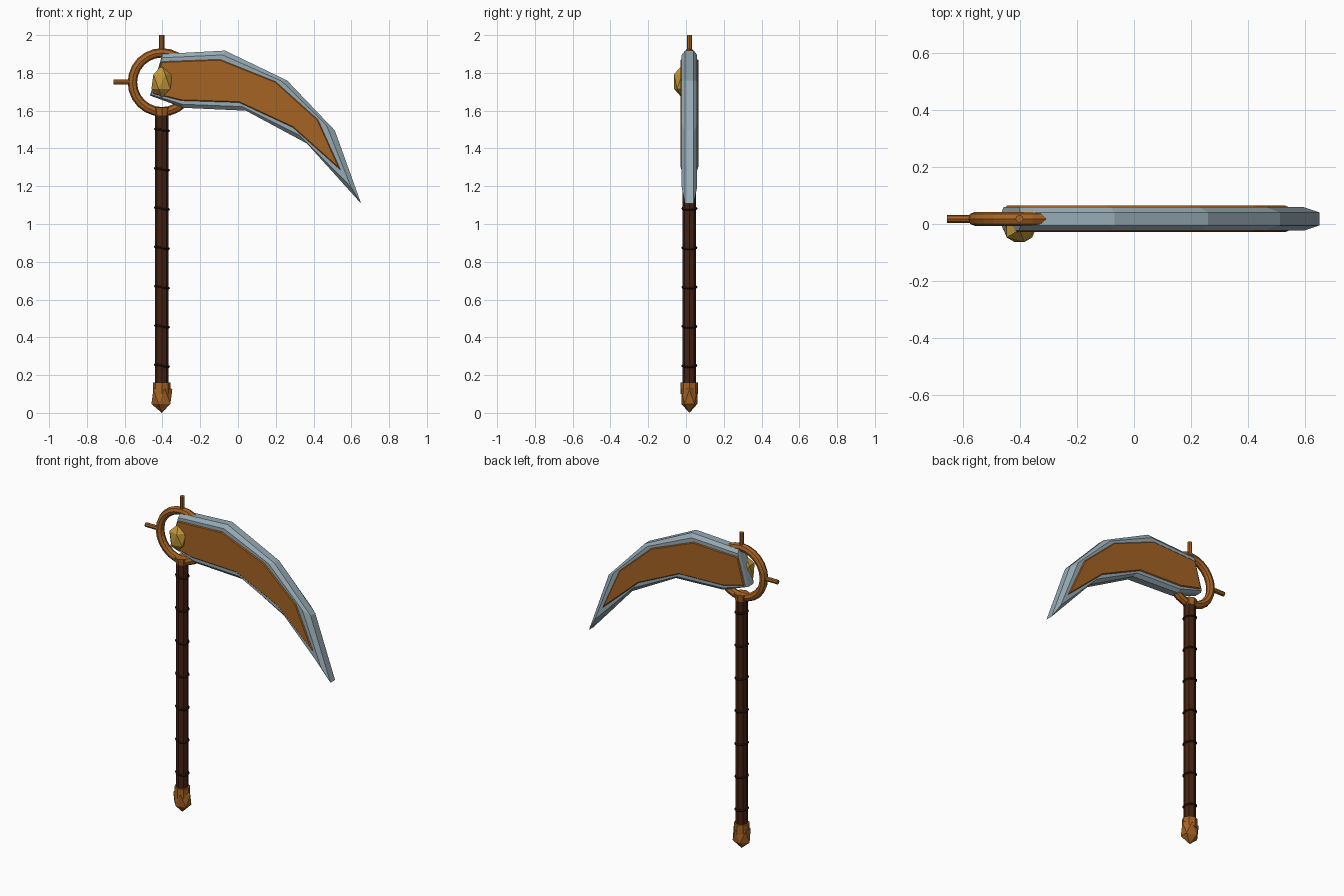
import bpy, bmesh, math
from mathutils import Vector

if "Cube" in bpy.data.objects:
    bpy.data.objects.remove(bpy.data.objects["Cube"])

CX, CY = -0.403, 0.018      # shaft axis
RING_Z = 1.75


def material(name, rgb):
    m = bpy.data.materials.new(name)
    lin = [c / 255 / 12.92 if c <= 10 else ((c / 255 + 0.055) / 1.055) ** 2.4 for c in rgb]
    m.diffuse_color = (*lin, 1)
    m.use_nodes = True
    m.node_tree.nodes["Principled BSDF"].inputs["Base Color"].default_value = m.diffuse_color
    return m


BRONZE = material("bronze", (166, 99, 36))
STEEL = material("steel", (151, 171, 181))
GOLD = material("gold", (196, 152, 56))
WOOD = material("dark_wood", (68, 34, 17))
CORD = material("dark_cord", (38, 20, 12))


def finish(name, mat):
    ob = bpy.context.object
    ob.name = name
    ob.data.materials.append(mat)
    return ob


def rod(name, mat, a, b, r1, r2=None, sides=8):
    a, b = Vector(a), Vector(b)
    d = b - a
    bpy.ops.mesh.primitive_cone_add(
        vertices=sides, radius1=r1, radius2=r1 if r2 is None else r2, depth=d.length,
        location=(a + b) / 2, rotation=d.to_track_quat('Z', 'Y').to_euler())
    return finish(name, mat)


def torus(name, mat, loc, rot, major, minor, n, m):
    bpy.ops.mesh.primitive_torus_add(location=loc, rotation=rot, major_radius=major,
                                     minor_radius=minor, major_segments=n, minor_segments=m)
    return finish(name, mat)


def stone(name, mat, loc, scale):
    bpy.ops.mesh.primitive_ico_sphere_add(subdivisions=1, radius=1, location=loc)
    bpy.context.object.scale = scale
    return finish(name, mat)


def loft(name, mat, loops):
    """Join outlines given as (points, y offset) from front to back, and cap both ends."""
    bm = bmesh.new()
    rings = [[bm.verts.new((x, CY + y, z)) for x, z in pts] for pts, y in loops]
    n = len(rings[0])
    for a, b in zip(rings, rings[1:]):
        for i in range(n):
            j = (i + 1) % n
            bm.faces.new((a[i], a[j], b[j], b[i]))
    bm.faces.new(rings[0])
    bm.faces.new(rings[-1][::-1])
    bmesh.ops.recalc_face_normals(bm, faces=bm.faces)
    me = bpy.data.meshes.new(name)
    bm.to_mesh(me)
    bm.free()
    ob = bpy.data.objects.new(name, me)
    bpy.context.collection.objects.link(ob)
    me.materials.append(mat)
    return ob


# Shaft with cord bindings
rod("shaft", WOOD, (CX, CY, 0.12), (CX, CY, 1.60), 0.036)
for i in range(7):
    torus("cord_binding", CORD, (CX, CY, 0.25 + 0.208 * i), (0, math.radians(8), 0),
          0.036, 0.007, 12, 5)

# Collar under the ring
rod("collar", BRONZE, (CX, CY, 1.575), (CX, CY, 1.617), 0.037, 0.044)

# Faceted pommel and its cuff
rod("pommel_cuff", BRONZE, (CX, CY, 0.10), (CX, CY, 0.162), 0.046)
stone("pommel", BRONZE, (CX, CY, 0.086), (0.062, 0.05, 0.086))

# Head ring and two pegs
torus("head_ring", BRONZE, (CX, CY, RING_Z), (math.pi / 2, 0, 0), 0.156, 0.025, 24, 8)
rod("top_peg", BRONZE, (CX, CY, 1.90), (CX, CY, 2.0), 0.014)
rod("side_peg", BRONZE, (CX - 0.15, CY, 1.752), (-0.658, CY, 1.752), 0.014)

# Curved steel blade with chamfered rim
outer = [(-0.40, 1.90), (-0.069, 1.918), (0.26, 1.76), (0.513, 1.495), (0.652, 1.108),
         (0.365, 1.426), (0.042, 1.60), (-0.29, 1.615), (-0.466, 1.68)]
inner = [(-0.407, 1.86), (-0.095, 1.872), (0.20, 1.754), (0.423, 1.553), (0.545, 1.283),
         (0.29, 1.511), (0.005, 1.643), (-0.30, 1.653), (-0.452, 1.69)]
mid = [((a[0] + b[0]) / 2, (a[1] + b[1]) / 2) for a, b in zip(outer, inner)]
loft("blade", STEEL, [(mid, -0.041), (outer, -0.023), (outer, 0.023), (mid, 0.041)])

# Bronze inlay plate showing on both faces of the blade
plate = loft("blade_inlay", BRONZE, [(inner, -0.047), (inner, 0.047)])
bevel = plate.modifiers.new("edge", 'BEVEL')
bevel.width, bevel.segments = 0.005, 1

# Gold stone set in the front of the head
stone("gold_stone", GOLD, (CX, -0.021, 1.754), (0.062, 0.05, 0.086))
